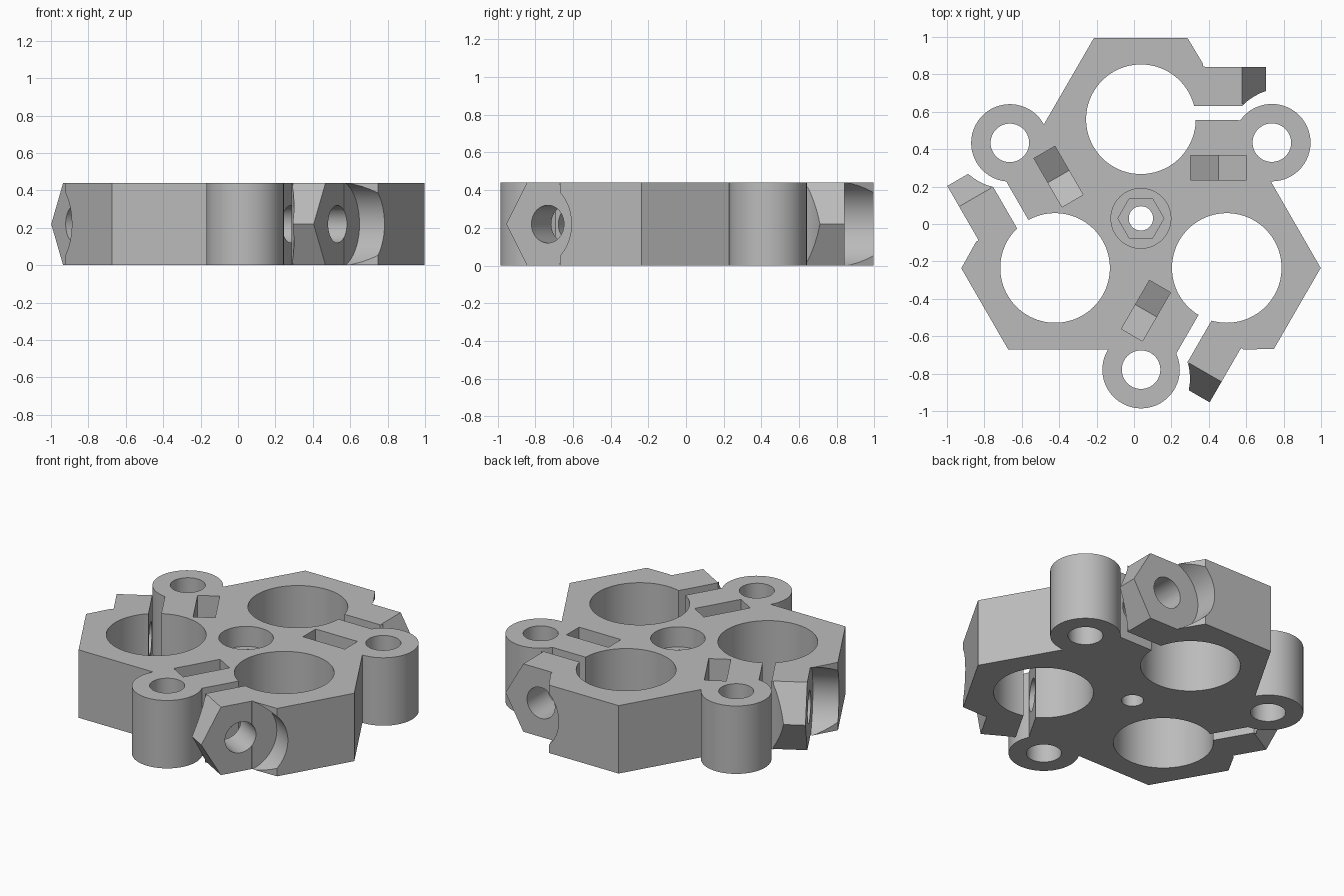
import bpy, bmesh, math
from mathutils import Matrix, Vector

if "Cube" in bpy.data.objects:
    bpy.data.objects.remove(bpy.data.objects["Cube"])

HEIGHT = 0.44
MID = HEIGHT / 2
CENTRE = Vector((0.037, 0.03, 0))
EAR = Vector((0.70, 0.405))
EAR_R = 0.207
BOLT_X = 0.414

grey = bpy.data.materials.new("plain_grey")
grey.use_nodes = True
grey.diffuse_color = (0.5, 0.5, 0.5, 1)
grey.node_tree.nodes["Principled BSDF"].inputs["Base Color"].default_value = (0.5, 0.5, 0.5, 1)


def prism(name, points, direction):
    """Extrude a closed planar loop of points along a direction."""
    bm = bmesh.new()
    face = bm.faces.new([bm.verts.new(p) for p in points])
    out = bmesh.ops.extrude_face_region(bm, geom=[face])
    moved = [g for g in out["geom"] if isinstance(g, bmesh.types.BMVert)]
    bmesh.ops.translate(bm, verts=moved, vec=direction)
    bmesh.ops.recalc_face_normals(bm, faces=bm.faces)
    mesh = bpy.data.meshes.new(name)
    bm.to_mesh(mesh)
    bm.free()
    mesh.materials.append(grey)
    obj = bpy.data.objects.new(name, mesh)
    bpy.context.collection.objects.link(obj)
    return obj


def ring(radius, sides, start=0.0):
    step = math.tau / sides
    return [(radius * math.cos(start + i * step), radius * math.sin(start + i * step))
            for i in range(sides)]


def upright(name, x, y, radius, z0=-0.1, sides=64):
    return prism(name, [(x + a, y + b, z0) for a, b in ring(radius, sides)], (0, 0, 0.8))


def crosswise(name, outline, y0, y1):
    """Prism along y from an x/z outline."""
    return prism(name, [(x, y0, z) for x, z in outline], (0, y1 - y0, 0))


def bolt_ring(radius):
    return [(BOLT_X + a, MID + b) for a, b in ring(radius, 48)]


# One third of the plan outline: lobe, clamp bar, clamp gap, ear
third = [(-0.251, 0.965), (0.249, 0.965), (0.342, 0.81), (0.668, 0.81), (0.668, 0.681),
         (0.635, 0.668), (0.605, 0.652), (0.575, 0.632), (0.552, 0.612), (0.541, 0.60),
         (0.25, 0.60), (0.25, 0.525), (0.515, 0.525)]
for i in range(37):
    a = math.radians(144.8 - 236.3 * i / 36)
    third.append((EAR.x + EAR_R * math.cos(a), EAR.y + EAR_R * math.sin(a)))

turns = [Matrix.Rotation(-math.tau * k / 3, 4, "Z") for k in range(3)]
outline = [turn @ Vector((x, y, 0)) for turn in turns for x, y in third]
body = prism("clamp_body", outline, (0, 0, HEIGHT))

cutters = []
for turn in turns:
    group = [
        # Tube bore and ear bore
        upright("tube_bore", 0, 0.53, 0.293, sides=96),
        upright("ear_bore", EAR.x, EAR.y, 0.103),
        # Bolt hole and round clearance for its head
        crosswise("bolt_hole", bolt_ring(0.1), 0.27, 1.0),
        crosswise("head_clearance", bolt_ring(0.235), 0.811, 1.2),
    ]
    # Pointed end of the clamp bar
    for z, s in ((HEIGHT, 1), (0, -1)):
        wedge = [(0.541, z), (0.668, MID), (0.70, MID), (0.70, z + 0.1 * s), (0.541, z + 0.1 * s)]
        group.append(crosswise("bar_end_cut", wedge, 0.612, 0.9))
    # Nut pocket with V floor, open at the top
    pocket = [(BOLT_X - 0.15, 0.6), (BOLT_X - 0.15, MID - 0.087), (BOLT_X, MID - 0.174),
              (BOLT_X + 0.15, MID - 0.087), (BOLT_X + 0.15, 0.6)]
    group.append(crosswise("nut_pocket", pocket, 0.205, 0.335))
    for cutter in group:
        cutter.data.transform(turn)
    cutters += group

# Stepped centre hole: round recess, hexagon pocket, through hole
cutters += [upright("centre_recess", 0, 0, 0.16, 0.31),
            upright("centre_hexagon", 0, 0, 0.123, 0.2, 6),
            upright("centre_hole", 0, 0, 0.065)]

for cutter in cutters:
    mod = body.modifiers.new(cutter.name, "BOOLEAN")
    mod.operation = "DIFFERENCE"
    mod.solver = "EXACT"
    mod.object = cutter
    cutter.hide_render = True

# Bake the cuts and remove the cutters
bpy.context.view_layer.update()
baked = bpy.data.meshes.new_from_object(body.evaluated_get(bpy.context.evaluated_depsgraph_get()))
body.modifiers.clear()
body.data = baked
for cutter in cutters:
    bpy.data.objects.remove(cutter)

body.data.transform(Matrix.Translation(CENTRE))
bpy.context.view_layer.objects.active = body
body.select_set(True)
bpy.ops.object.shade_smooth_by_angle(angle=math.radians(25))
